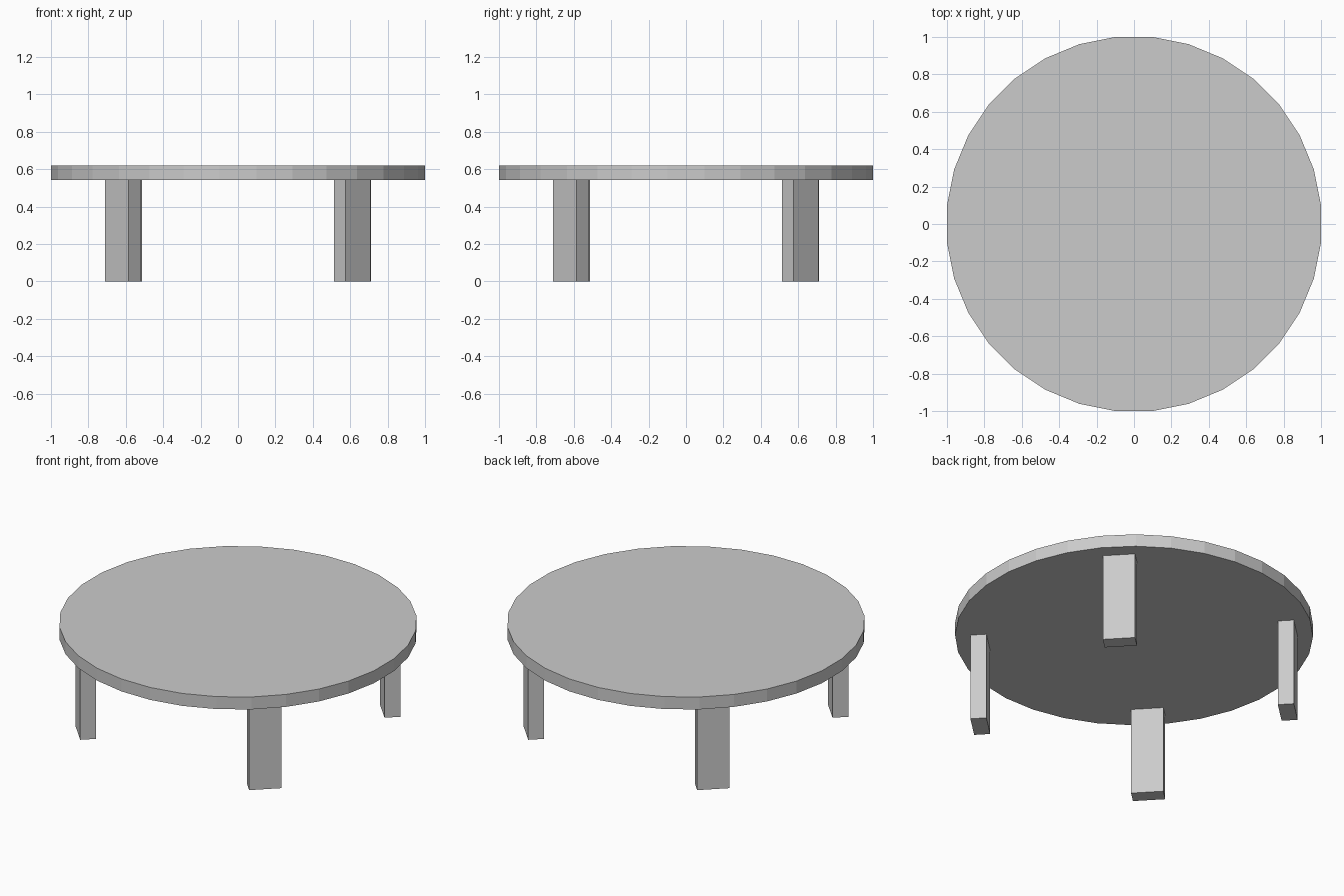
import bpy
from math import radians, pi, cos
from mathutils import Matrix, Vector

if "Cube" in bpy.data.objects:
    bpy.data.objects.remove(bpy.data.objects["Cube"])

TOP_Z, UNDER_Z = 0.619, 0.542
SIDES = 32

# Round tabletop: 32 flat sides, flats facing the axes
bpy.ops.mesh.primitive_cylinder_add(
    vertices=SIDES, radius=1 / cos(pi / SIDES), depth=TOP_Z - UNDER_Z,
    location=(0, 0, (TOP_Z + UNDER_Z) / 2))
top = bpy.context.object
top.name = "tabletop"
# cylinder starts with a vertex on an axis, so turn it half a side
top.data.transform(Matrix.Rotation(pi / SIDES, 4, 'Z'))

# Four plank legs, wide face outwards, repeated every quarter turn
LEG_SIZE = (0.1825, 0.0905, UNDER_Z)
LEG_POS = Vector((0.61, -0.6155, UNDER_Z / 2))
names = ["front_right_leg", "back_right_leg", "back_left_leg", "front_left_leg"]
for i, name in enumerate(names):
    turn = Matrix.Rotation(i * pi / 2, 4, 'Z')
    bpy.ops.mesh.primitive_cube_add(size=1)
    leg = bpy.context.object
    leg.name = name
    leg.data.transform(Matrix.Diagonal((*LEG_SIZE, 1)))
    leg.location = turn @ LEG_POS
    leg.rotation_euler.z = radians(43.3) + i * pi / 2
